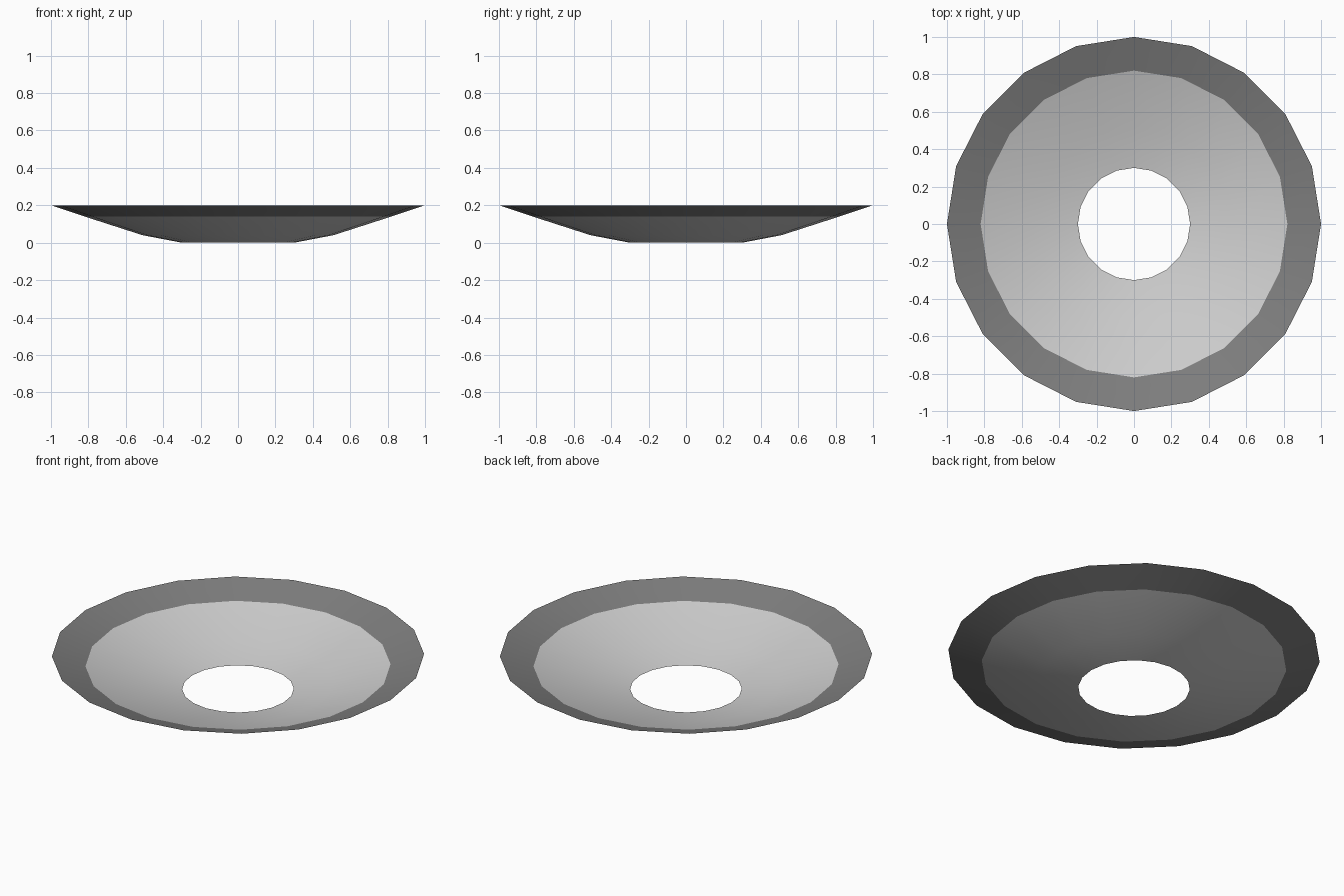
import bpy, bmesh, math

cube = bpy.data.objects.get("Cube")
if cube:
    bpy.data.objects.remove(cube, do_unlink=True)

SIDES = 20
# Radius and height of each ring, from the central hole to the outer edge
PROFILE = [(0.30, 0.0), (0.51, 0.04), (0.82, 0.14), (1.0, 0.20)]


def make_material(name, value):
    mat = bpy.data.materials.new(name)
    mat.use_nodes = True
    colour = (value, value, value, 1)
    mat.diffuse_color = colour
    mat.node_tree.nodes["Principled BSDF"].inputs["Base Color"].default_value = colour
    return mat


# Open dish: rings of the profile joined by single-sheet bands
bm = bmesh.new()
rings = []
for radius, z in PROFILE:
    angles = [math.tau * i / SIDES for i in range(SIDES)]
    rings.append([bm.verts.new((radius * math.cos(a), radius * math.sin(a), z)) for a in angles])

for band, (inner, outer) in enumerate(zip(rings, rings[1:])):
    for i in range(SIDES):
        j = (i + 1) % SIDES
        face = bm.faces.new((inner[i], outer[i], outer[j], inner[j]))
        face.smooth = True
        # The outermost band is the dark rim
        face.material_index = 1 if band == len(PROFILE) - 2 else 0

mesh = bpy.data.meshes.new("dish")
bm.to_mesh(mesh)
bm.free()
mesh.materials.append(make_material("light grey", 0.62))
mesh.materials.append(make_material("dark grey", 0.21))

dish = bpy.data.objects.new("dish", mesh)
bpy.context.collection.objects.link(dish)
